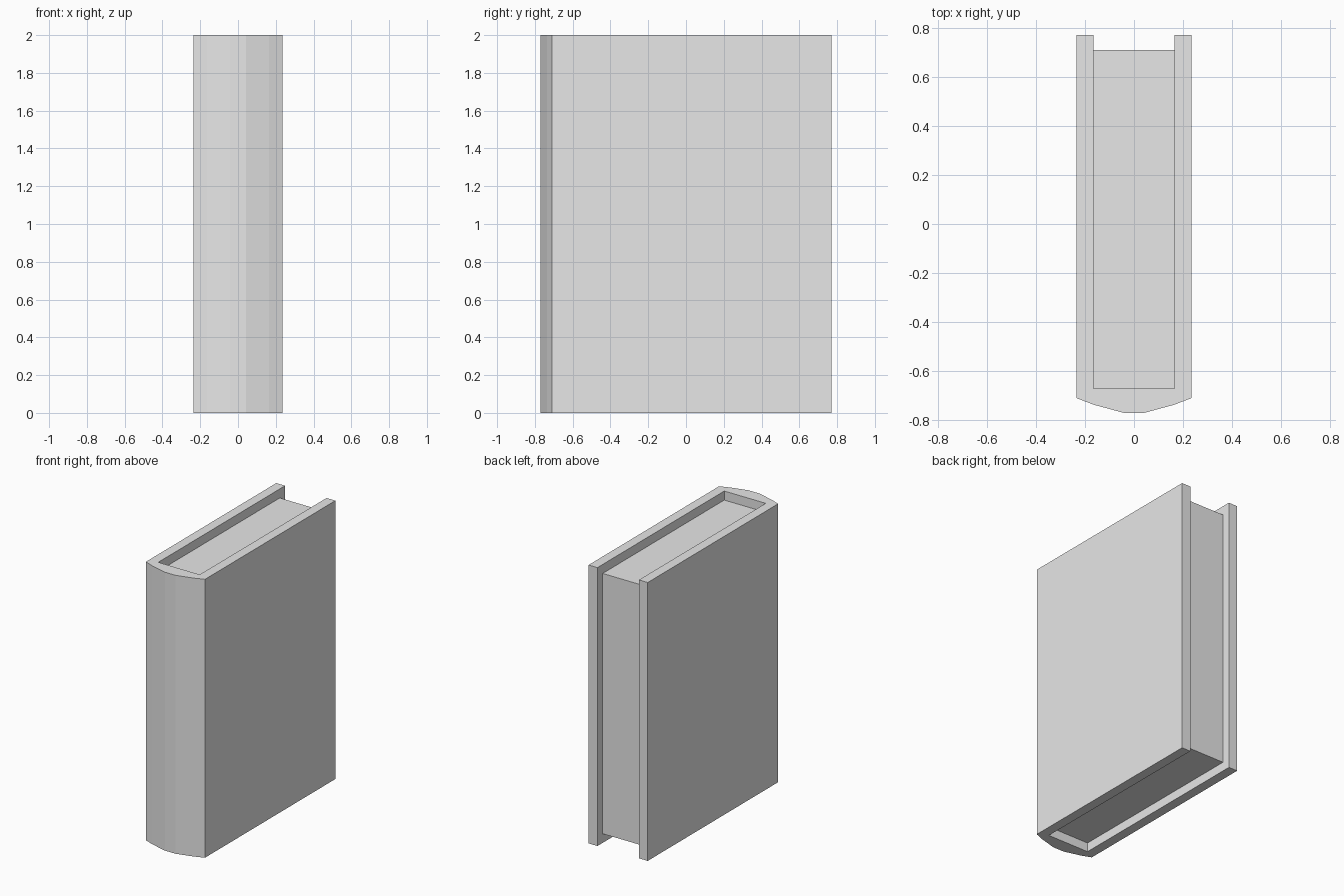
import bpy
import bmesh

default = bpy.data.objects.get("Cube")
if default:
    bpy.data.objects.remove(default, do_unlink=True)

HEIGHT = 2.0
RECESS = 0.065              # page block is set back from the cover edges
OUTER, INNER = 0.235, 0.165  # half widths of the cover and the page block
BACK, PAGE_BACK = 0.77, 0.71
SPINE_INNER = -0.67

# One plain grey for the whole book
grey = bpy.data.materials.new("plain_grey")
grey.use_nodes = True
grey.diffuse_color = (0.8, 0.8, 0.8, 1)
grey.node_tree.nodes["Principled BSDF"].inputs["Base Color"].default_value = (0.8, 0.8, 0.8, 1)


def extrude_profile(name, outline, bottom, top):
    """Upright flat-shaded prism over a plan outline."""
    bm = bmesh.new()
    face = bm.faces.new([bm.verts.new((x, y, bottom)) for x, y in outline])
    grown = bmesh.ops.extrude_face_region(bm, geom=[face])["geom"]
    verts = [g for g in grown if isinstance(g, bmesh.types.BMVert)]
    bmesh.ops.translate(bm, verts=verts, vec=(0, 0, top - bottom))
    bmesh.ops.recalc_face_normals(bm, faces=bm.faces)
    mesh = bpy.data.meshes.new(name)
    bm.to_mesh(mesh)
    bm.free()
    mesh.materials.append(grey)
    obj = bpy.data.objects.new(name, mesh)
    bpy.context.collection.objects.link(obj)
    return obj


# Cover: two boards joined by a faceted, bowed spine
right_half = [(-INNER, SPINE_INNER), (-INNER, BACK), (-OUTER, BACK),
              (-OUTER, -0.71), (-0.165, -0.737), (-0.043, -0.77)]
left_half = [(-x, y) for x, y in reversed(right_half)]
extrude_profile("cover", right_half + left_half, 0, HEIGHT)

# Page block, recessed at the top, bottom and back
pages = [(-INNER, SPINE_INNER), (INNER, SPINE_INNER),
         (INNER, PAGE_BACK), (-INNER, PAGE_BACK)]
extrude_profile("page_block", pages, RECESS, HEIGHT - RECESS)
